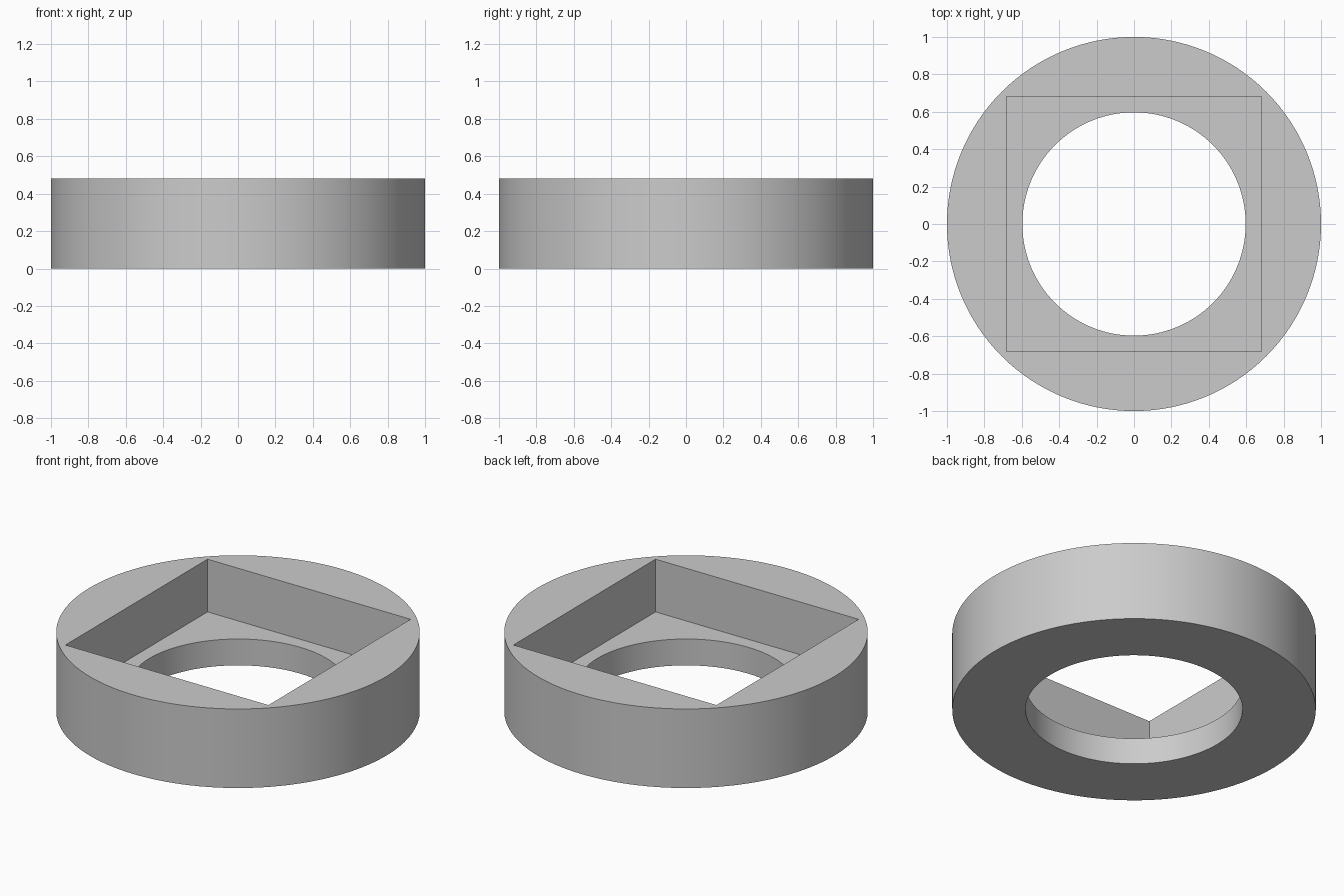
import bpy
import math

HEIGHT = 0.48
FLOOR = 0.16      # height of the recess floor
HOLE_R = 0.597
SQUARE = 1.364    # width of the square recess

cube = bpy.data.objects.get("Cube")
if cube:
    bpy.data.objects.remove(cube, do_unlink=True)

grey = bpy.data.materials.new("plain_grey")
grey.use_nodes = True
colour = (0.6, 0.6, 0.6, 1)
grey.diffuse_color = colour
grey.node_tree.nodes["Principled BSDF"].inputs["Base Color"].default_value = colour


def cylinder(name, radius, low, high):
    bpy.ops.mesh.primitive_cylinder_add(vertices=128, radius=radius, depth=high - low,
                                        location=(0, 0, (low + high) / 2))
    obj = bpy.context.object
    obj.name = name
    return obj


def box(name, width, low, high):
    bpy.ops.mesh.primitive_cube_add(size=1, location=(0, 0, (low + high) / 2))
    obj = bpy.context.object
    obj.name = name
    obj.scale = (width, width, high - low)
    return obj


def cut(target, cutter):
    mod = target.modifiers.new(cutter.name, 'BOOLEAN')
    mod.operation = 'DIFFERENCE'
    mod.solver = 'EXACT'
    mod.object = cutter
    bpy.context.view_layer.objects.active = target
    bpy.ops.object.modifier_apply(modifier=mod.name)
    bpy.data.objects.remove(cutter, do_unlink=True)


# Round body with a square recess above a round through hole
body = cylinder("round_socket_ring", 1, 0, HEIGHT)
body.data.materials.append(grey)
cut(body, box("square_recess_cutter", SQUARE, FLOOR, HEIGHT + 0.2))
cut(body, cylinder("round_hole_cutter", HOLE_R, -0.2, HEIGHT))

# Smooth curved walls, crisp rims
bpy.ops.object.select_all(action='DESELECT')
body.select_set(True)
bpy.context.view_layer.objects.active = body
bpy.ops.object.shade_smooth_by_angle(angle=math.radians(30))
